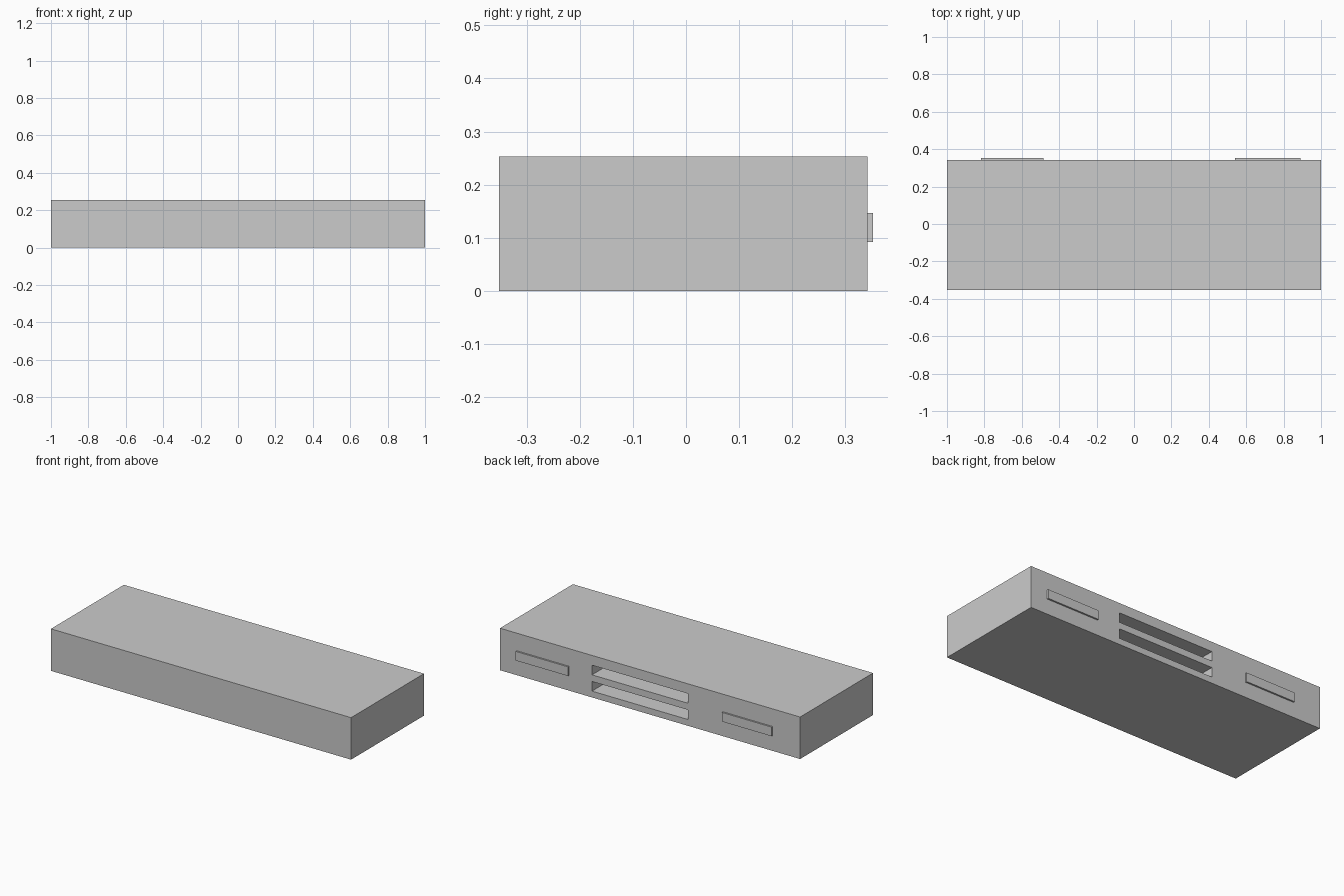
import bpy

if "Cube" in bpy.data.objects:
    bpy.data.objects.remove(bpy.data.objects["Cube"])

BACK = 0.342  # y of the rear face


def box(name, x, y, z):
    """Axis-aligned box from (min, max) ranges."""
    bpy.ops.mesh.primitive_cube_add(size=1, location=[sum(r) / 2 for r in (x, y, z)])
    ob = bpy.context.object
    ob.name = name
    ob.scale = [r[1] - r[0] for r in (x, y, z)]
    bpy.ops.object.transform_apply(location=False, rotation=False, scale=True)
    return ob


# Main casing
body = box("casing", (-1, 1), (-0.352, BACK), (0, 0.253))

# Two long slots recessed into the rear face
for i, z in enumerate([(0.038, 0.096), (0.136, 0.194)]):
    cutter = box(f"slot_cutter_{i + 1}", (-0.253, 0.387), (BACK - 0.25, BACK + 0.1), z)
    cutter.hide_render = True
    cutter.display_type = 'WIRE'
    mod = body.modifiers.new(f"slot_{i + 1}", 'BOOLEAN')
    mod.operation = 'DIFFERENCE'
    mod.solver = 'EXACT'
    mod.object = cutter

# Raised pads on either side of the slots
for name, x in (("left_rear_pad", (-0.817, -0.485)), ("right_rear_pad", (0.54, 0.889))):
    box(name, x, (BACK, 0.352), (0.092, 0.147))
